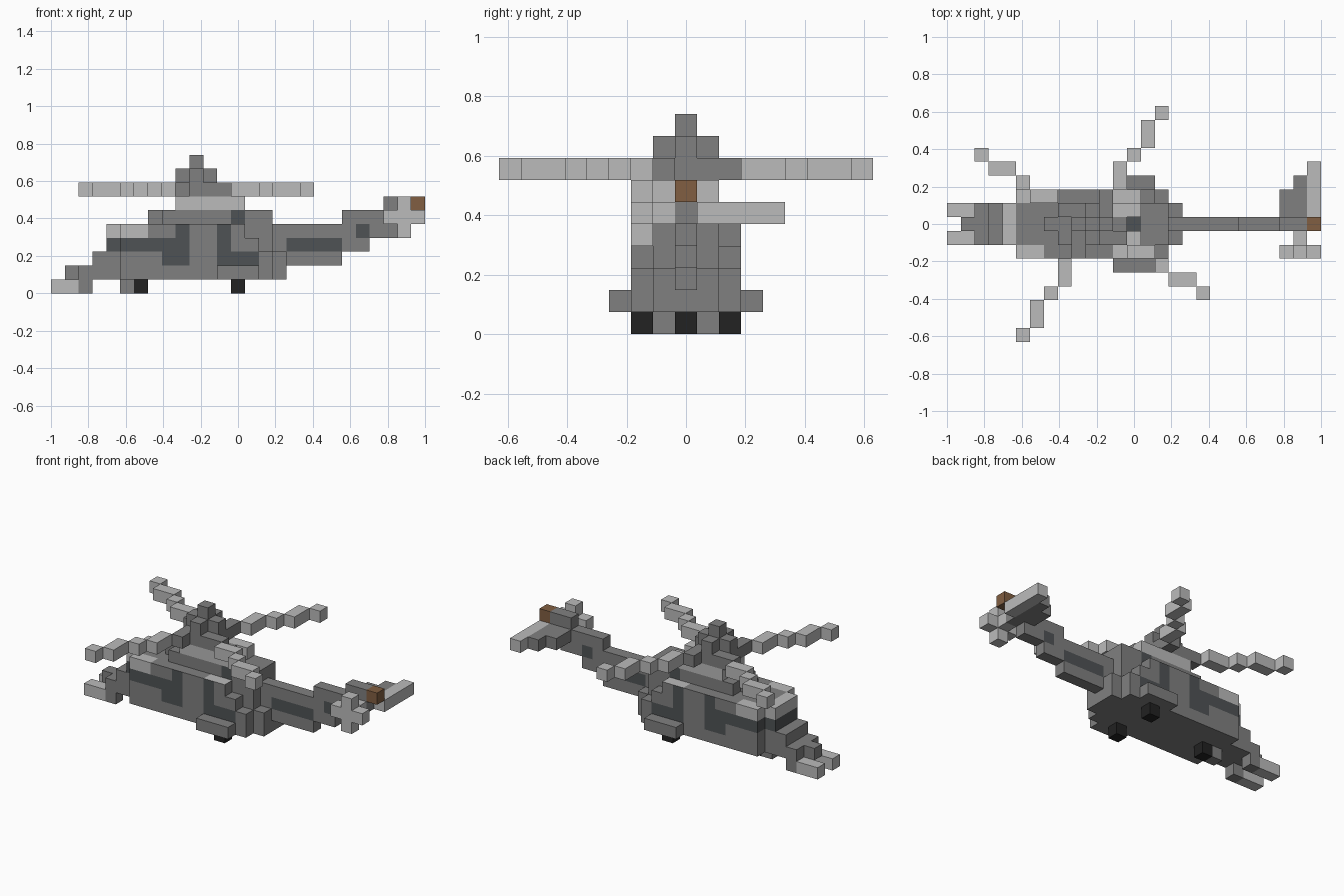
import bpy, bmesh
from mathutils import Vector

if "Cube" in bpy.data.objects:
    bpy.data.objects.remove(bpy.data.objects["Cube"], do_unlink=True)

V = 2 / 27  # edge of one block

# Materials
COLOURS = {
    "mid_grey": (0.216, 0.216, 0.216),
    "light_grey": (0.497, 0.497, 0.497),
    "dark_glass": (0.078, 0.086, 0.09),
    "brown": (0.22, 0.114, 0.054),
    "black": (0.016, 0.016, 0.016),
}
MATS = {}
for name, rgb in COLOURS.items():
    m = bpy.data.materials.new(name)
    m.use_nodes = True
    m.diffuse_color = (*rgb, 1)
    m.node_tree.nodes["Principled BSDF"].inputs["Base Color"].default_value = (*rgb, 1)
    MATS[name] = m
NAMES = list(COLOURS)

cells = {}  # block position -> (part, colour)


def box(part, colour, xs, ys, zs):
    """Fill an inclusive range of blocks."""
    for i in range(xs[0], xs[1] + 1):
        for j in range(ys[0], ys[1] + 1):
            for k in range(zs[0], zs[1] + 1):
                cells[i, j, k] = (part, colour)


G, L, D, B, K = NAMES

# Nose, stepped towards the front
box("nose", G, (1, 1), (0, 0), (1, 1))
box("nose", G, (2, 4), (-1, 1), (1, 1))
box("nose", G, (3, 4), (-1, 1), (2, 2))
for s in (-1, 1):
    box("nose_prongs", L, (0, 1), (s, s), (0, 0))
    box("nose_prongs", G, (2, 2), (s, s), (0, 0))

# Cabin
box("cabin", G, (5, 13), (-2, 2), (1, 4))
box("cabin", G, (14, 14), (-2, 2), (1, 3))
box("cabin", G, (15, 15), (-2, 2), (1, 2))
box("cabin", G, (14, 15), (-1, 1), (3, 4))
box("cabin", G, (16, 16), (-1, 1), (1, 2))
box("canopy", D, (4, 4), (-1, 1), (3, 3))
box("canopy", L, (4, 4), (-1, 1), (4, 4))
box("canopy", L, (5, 6), (-2, 2), (4, 4))

# Engine deck and rotor mount
box("engine_deck", G, (7, 7), (0, 0), (5, 5))
box("engine_deck", G, (8, 15), (-1, 1), (5, 5))
box("engine_deck", D, (13, 13), (-1, 1), (5, 5))
box("rotor_mount", L, (9, 12), (-1, 1), (6, 6))
for s in (-1, 1):
    box("rotor_mount", L, (13, 13), (s, s), (6, 6))
cells[12, 0, 6] = ("rotor_mount", G)

# Rotor hub
box("rotor_hub", G, (9, 11), (-1, 1), (7, 7))
box("rotor_hub", G, (9, 11), (0, 0), (8, 8))
box("rotor_hub", G, (10, 10), (-1, 1), (8, 8))
box("rotor_hub", G, (10, 10), (0, 0), (9, 9))

# Four stepped blades, each a quarter turn from the last
BLADE = [(1, 2), (2, 3), (2, 4), (3, 5), (4, 6), (4, 7), (5, 8)]
for turn in range(4):
    for n, (x, y) in enumerate(BLADE):
        for _ in range(turn):
            x, y = -y, x
        cells[10 + x, y, 7] = ("rotor_hub", G) if n == 0 else ("rotor_blades", L)

# Side pods and wheels
for s in (-1, 1):
    box("side_pods", G, (12, 14), (3 * s, 3 * s), (1, 1))
    cells[13, 2 * s, 0] = ("rear_wheels", K)
cells[6, 0, 0] = ("front_wheel", K)
cells[5, 0, 0] = ("front_strut", G)

# Tail boom and fin
box("tail_boom", G, (17, 20), (0, 0), (2, 2))
box("tail_boom", G, (16, 22), (0, 0), (3, 3))
box("tail_boom", G, (16, 24), (0, 0), (4, 4))
box("tail_fin", G, (21, 25), (0, 0), (5, 5))
box("tail_fin", G, (24, 25), (0, 0), (6, 6))
cells[26, 0, 6] = ("tail_light", B)

# Tail plane on one side, cross-shaped tail rotor on the other
box("tail_plane", G, (24, 25), (1, 2), (5, 5))
box("tail_plane", G, (25, 25), (3, 3), (5, 5))
box("tail_plane", L, (26, 26), (1, 4), (5, 5))
box("tail_rotor", L, (24, 26), (-2, -2), (5, 5))
box("tail_rotor", L, (25, 25), (-2, -2), (4, 6))
cells[25, -1, 5] = ("tail_rotor", L)

# Painted side panels: (first x, last x, first z, last z)
PANELS = [(4, 9, 3, 3), (8, 9, 2, 2), (9, 9, 4, 4), (12, 12, 2, 4),
          (13, 14, 2, 2), (17, 20, 3, 3), (22, 22, 4, 4)]


def face_colour(pos, d, colour):
    """Colour of one block face from its place and direction."""
    i, j, k = pos
    part = cells[pos][0]
    if d[1] and part in ("cabin", "canopy", "tail_boom"):
        if any(a <= i <= b and lo <= k <= hi for a, b, lo, hi in PANELS):
            return D
    if part == "cabin" and d[0] < 0 and i == 5 and k == 3:
        return D
    if d[2] > 0 and k == 4:
        if part == "canopy" and i > 4 and abs(j) < 2:
            return G
        if part == "cabin" and i in (12, 13):
            return L
    return colour


DIRS = [Vector(d) for d in
        ((1, 0, 0), (-1, 0, 0), (0, 1, 0), (0, -1, 0), (0, 0, 1), (0, 0, -1))]

# Build each part from its outward block faces
for part in sorted({p for p, _ in cells.values()}):
    bm = bmesh.new()
    for pos, (owner, colour) in cells.items():
        if owner != part:
            continue
        centre = Vector(pos) + Vector((0.5, 0, 0.5))
        for d in DIRS:
            if tuple(int(a + b) for a, b in zip(pos, d)) in cells:
                continue
            u = Vector((d.y, d.z, d.x))
            w = d.cross(u)
            corners = [(-1, -1), (1, -1), (1, 1), (-1, 1)]
            pts = [centre + (d + u * a + w * b) / 2 for a, b in corners]
            f = bm.faces.new([bm.verts.new(p * V - Vector((1, 0, 0))) for p in pts])
            f.material_index = NAMES.index(face_colour(pos, d, colour))
    bmesh.ops.remove_doubles(bm, verts=bm.verts, dist=0.001)
    mesh = bpy.data.meshes.new(part)
    bm.to_mesh(mesh)
    bm.free()
    for name in NAMES:
        mesh.materials.append(MATS[name])
    bpy.context.collection.objects.link(bpy.data.objects.new(part, mesh))
